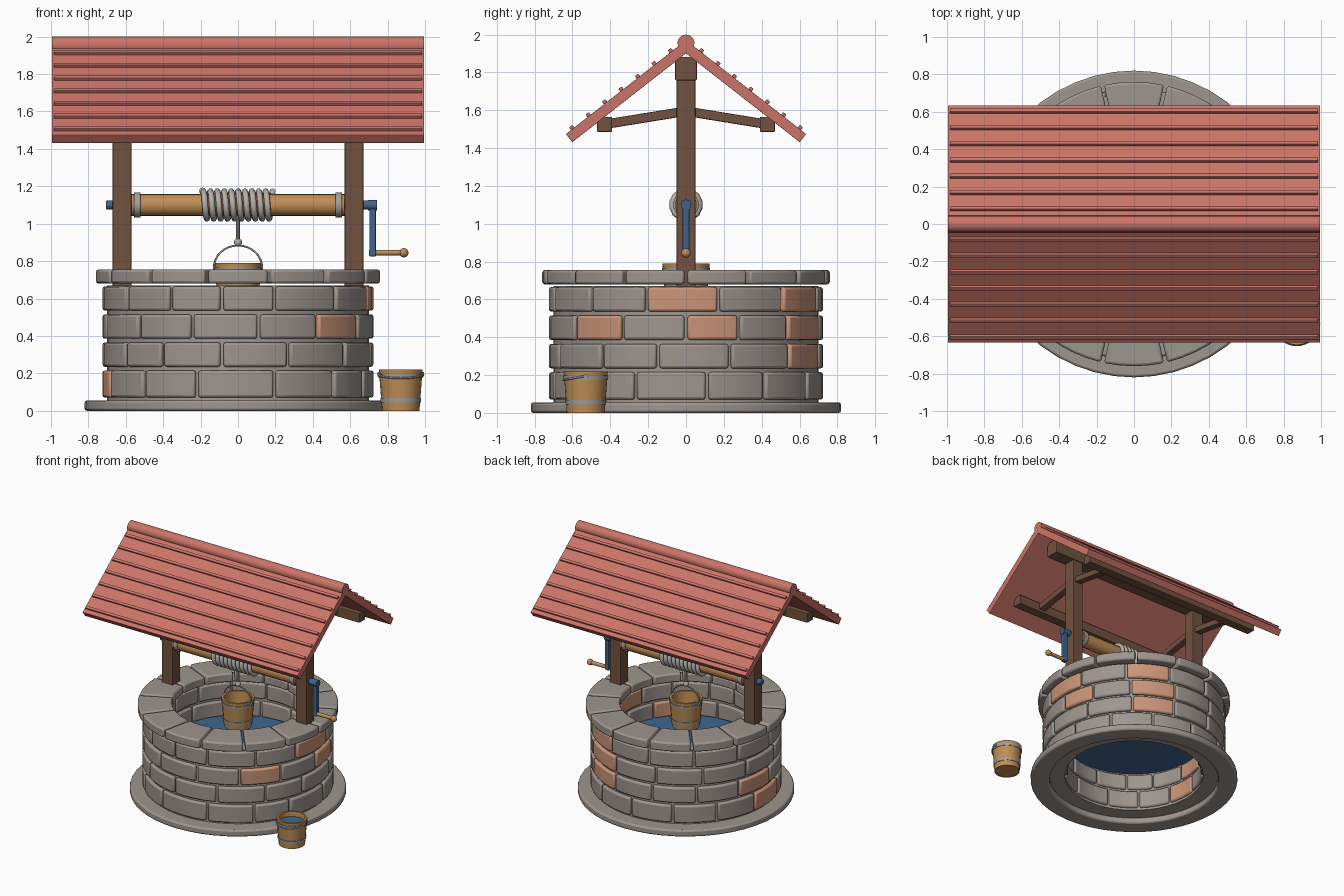
import bpy, bmesh
from math import sin, cos, pi, radians
from mathutils import Vector

cube = bpy.data.objects.get("Cube")
if cube:
    bpy.data.objects.remove(cube, do_unlink=True)


def material(name, r, g, b):
    m = bpy.data.materials.new(name)
    m.use_nodes = True
    m.diffuse_color = (r, g, b, 1)
    bsdf = next(n for n in m.node_tree.nodes if n.type == 'BSDF_PRINCIPLED')
    bsdf.inputs["Base Color"].default_value = (r, g, b, 1)
    return m


STONE = material("grey stone", .34, .30, .275)
BRICK = material("terracotta stone", .60, .30, .19)
DARK = material("dark timber", .17, .085, .05)
WOOD = material("light wood", .52, .27, .09)
RED = material("roof red", .60, .175, .14)
BLUE = material("deep blue", .05, .13, .27)
ROPE = material("pale rope", .46, .43, .40)
METAL = material("band grey", .36, .35, .34)


def finish(name, bm, mats, bevel=0, smooth=True):
    """Turn a bmesh into a named object with optional rounded edges."""
    bmesh.ops.recalc_face_normals(bm, faces=bm.faces)
    mesh = bpy.data.meshes.new(name)
    bm.to_mesh(mesh)
    bm.free()
    for m in mats:
        mesh.materials.append(m)
    ob = bpy.data.objects.new(name, mesh)
    bpy.context.collection.objects.link(ob)
    if bevel:
        mod = ob.modifiers.new("Rounded edges", 'BEVEL')
        mod.width, mod.segments = bevel, 2
        mod.limit_method, mod.angle_limit = 'ANGLE', radians(50)
    if smooth:
        bpy.context.view_layer.objects.active = ob
        bpy.ops.object.select_all(action='DESELECT')
        ob.select_set(True)
        bpy.ops.object.shade_smooth_by_angle(angle=radians(35))
    return ob


def box(name, loc, size, mat, tilt=0, bevel=.006):
    bm = bmesh.new()
    bmesh.ops.create_cube(bm, size=1)
    bmesh.ops.scale(bm, vec=size, verts=bm.verts)
    ob = finish(name, bm, [mat], bevel, False)
    ob.location = loc
    ob.rotation_euler.x = tilt
    return ob


def rod(name, a, b, r, mat, sides=16, bevel=0):
    a, b = Vector(a), Vector(b)
    bm = bmesh.new()
    bmesh.ops.create_cone(bm, cap_ends=True, segments=sides, radius1=r, radius2=r, depth=(b - a).length)
    ob = finish(name, bm, [mat], bevel)
    ob.location = (a + b) / 2
    ob.rotation_euler = (b - a).to_track_quat('Z', 'Y').to_euler()
    return ob


def ball(name, loc, r, mat):
    bm = bmesh.new()
    bmesh.ops.create_uvsphere(bm, u_segments=14, v_segments=8, radius=r)
    finish(name, bm, [mat]).location = loc


def lathe(name, profile, mat, loc=(0, 0, 0), sides=24, closed=True, bevel=0):
    """Spin a radius/height profile about z; a closed profile makes a ring."""
    bm = bmesh.new()
    vs = [bm.verts.new((r, 0, z)) for r, z in profile]
    es = [bm.edges.new(p) for p in zip(vs, vs[1:])]
    if closed:
        es.append(bm.edges.new((vs[-1], vs[0])))
    bmesh.ops.spin(bm, geom=vs + es, cent=(0, 0, 0), axis=(0, 0, 1), angle=2 * pi, steps=sides, use_duplicate=False)
    bmesh.ops.remove_doubles(bm, verts=bm.verts, dist=1e-4)
    ob = finish(name, bm, [mat], bevel)
    ob.location = loc
    return ob


def wire(name, points, r, mat):
    cu = bpy.data.curves.new(name, 'CURVE')
    cu.dimensions, cu.bevel_depth, cu.bevel_resolution = '3D', r, 2
    cu.use_fill_caps = True
    sp = cu.splines.new('POLY')
    sp.points.add(len(points) - 1)
    for p, co in zip(sp.points, points):
        p.co = (*co, 1)
    cu.materials.append(mat)
    ob = bpy.data.objects.new(name, cu)
    bpy.context.collection.objects.link(ob)


def course(name, joints, r0, r1, z0, z1, bricks=()):
    """Ring of curved blocks; joints are degrees from the front towards +x."""
    bm = bmesh.new()
    steps = 4
    for i, (a, b) in enumerate(zip(joints, joints[1:])):
        rows = []
        for k in range(steps + 1):
            t = radians(a + .7 + (b - a - 1.4) * k / steps)
            rows.append([bm.verts.new((r * sin(t), -r * cos(t), z))
                         for r, z in ((r0, z0), (r1, z0), (r1, z1), (r0, z1))])
        faces = [bm.faces.new(rows[0]), bm.faces.new(rows[-1])]
        for p, q in zip(rows, rows[1:]):
            for j in range(4):
                n = (j + 1) % 4
                faces.append(bm.faces.new((p[j], p[n], q[n], q[j])))
        for f in faces:
            f.material_index = int(i in bricks)
    return finish(name, bm, [STONE, BRICK], .013)


# Stone base, mortar core and wall courses
lathe("base_ring", [(.67, 0), (.82, 0), (.82, .055), (.67, .055)], STONE, sides=48, bevel=.012)
lathe("mortar_core", [(.55, .05), (.70, .05), (.70, .67), (.55, .67)], STONE, sides=48)
WALL = [
    (.07, .215, [-44, -18, 16, 45, 68, 99, 125], (11,)),
    (.235, .365, [-56, -34, -7, 22, 52, 78, 109, 139], (7, 11)),
    (.385, .515, [-47, -20, 9, 36, 62, 90, 113, 138], (3, 5, 7)),
    (.535, .665, [-55, -30, -7, 16, 46, 73, 104, 135], (5, 7)),
]
for number, (z0, z1, joints, bricks) in enumerate(WALL, 1):
    gap, count = 360 + joints[0] - joints[-1], 14 - len(joints)
    joints = joints + [joints[-1] + gap * k / count for k in range(1, count + 1)]
    course(f"wall_course_{number}", joints, .53, .725, z0, z1, bricks)
course("cap_stones", [(k + .5) * 360 / 14 for k in range(15)], .50, .76, .68, .755)
rod("well_water", (0, 0, .38), (0, 0, .39), .56, BLUE, 40)

# Timber frame
for side, s in (("left", 1), ("right", -1)):
    box(f"{side}_post", (s * .62, 0, 1.2), (.1, .1, 1.2), DARK)
    for end, e in (("front", -1), ("back", 1)):
        box(f"{side}_{end}_brace", (s * .62, e * .215, 1.56), (.06, .43, .05), DARK, -e * .16)
box("head_beam", (0, 0, 1.82), (1.7, .115, .125), DARK)

# Roof slopes, battens and ridge
SLOPE = radians(38)
for end, e in (("front", -1), ("back", 1)):
    box(f"{end}_purlin", (0, e * .43, 1.525), (1.7, .08, .08), DARK)
    box(f"{end}_roof_slope", (0, e * .309, 1.694), (1.99, .784, .055), RED, -e * SLOPE, .003)
    for k in range(7):
        y = .08 + .087 * k
        box(f"{end}_batten_{k + 1}", (0, e * y, 1.975 - .78 * y), (1.97, .022, .026), RED, -e * SLOPE, .004)
rod("roof_ridge", (-.995, 0, 1.955), (.995, 0, 1.955), .045, RED)

# Windlass: axle, drum, collars and rope coil
AXLE = 1.1
rod("axle", (-.705, 0, AXLE), (.74, 0, AXLE), .025, BLUE, bevel=.004)
rod("drum", (-.57, 0, AXLE), (.57, 0, AXLE), .058, WOOD, 20)
for side, s in (("left", 1), ("right", -1)):
    rod(f"{side}_collar", (s * .52, 0, AXLE), (s * .557, 0, AXLE), .068, METAL, 20, .006)
TURNS, SEG = 10, 14
wire("rope_coil", [(-.185 + .37 * k / (TURNS * SEG), -.073 * sin(2 * pi * k / SEG),
                    AXLE + .073 * cos(2 * pi * k / SEG)) for k in range(TURNS * SEG + 1)], .0165, ROPE)
ball("rope_end", (-.19, 0, AXLE + .075), .018, ROPE)
rod("hanging_rope", (0, 0, .9), (0, 0, 1.04), .011, ROPE, 10)
ball("rope_knot", (0, 0, .90), .022, ROPE)

# Crank
box("crank_arm", (.72, 0, .97), (.035, .036, .29), BLUE)
rod("crank_hub", (.695, 0, AXLE), (.742, 0, AXLE), .028, BLUE)
rod("crank_grip", (.70, 0, .845), (.89, 0, .845), .015, WOOD, 12)
ball("crank_knob", (.887, 0, .845), .025, WOOD)


def bucket(name, x, y, z, s, drop, filled):
    """Tapered bucket with two bands, ears and a bail tilted by drop."""
    loc = (x, y, z)
    lathe(f"{name}_body", [(0, .005), (.095, .005), (.1, 0), (.117, .22), (.101, .22), (.087, .025), (0, .025)],
          WOOD, loc, 20, False).scale = (s, s, s)
    for label, h in (("lower", .045), ("upper", .175)):
        r = .101 + .077 * h
        lathe(f"{name}_{label}_band", [(r - .005, h), (r + .003, h), (r + .005, h + .022), (r - .005, h + .022)],
              METAL, loc, 20).scale = (s, s, s)
    top = z + .195 * s
    for side, e in (("left", 1), ("right", -1)):
        rod(f"{name}_{side}_ear", (x + e * .105 * s, y, top), (x + e * .125 * s, y, top), .012, METAL, 10)
    arc = [pi * k / 16 for k in range(17)]
    wire(f"{name}_bail", [(x + .121 * s * cos(a), y - .12 * sin(a) * sin(drop), top + .12 * sin(a) * cos(drop))
                          for a in arc], .005, METAL)
    if filled:
        rod(f"{name}_water", (x, y, z + .17), (x, y, z + .18), .1 * s, BLUE, 20)


bucket("hanging_bucket", 0, 0, .555, 1.07, 0, False)
bucket("ground_bucket", .87, -.53, 0, 1, radians(100), True)
